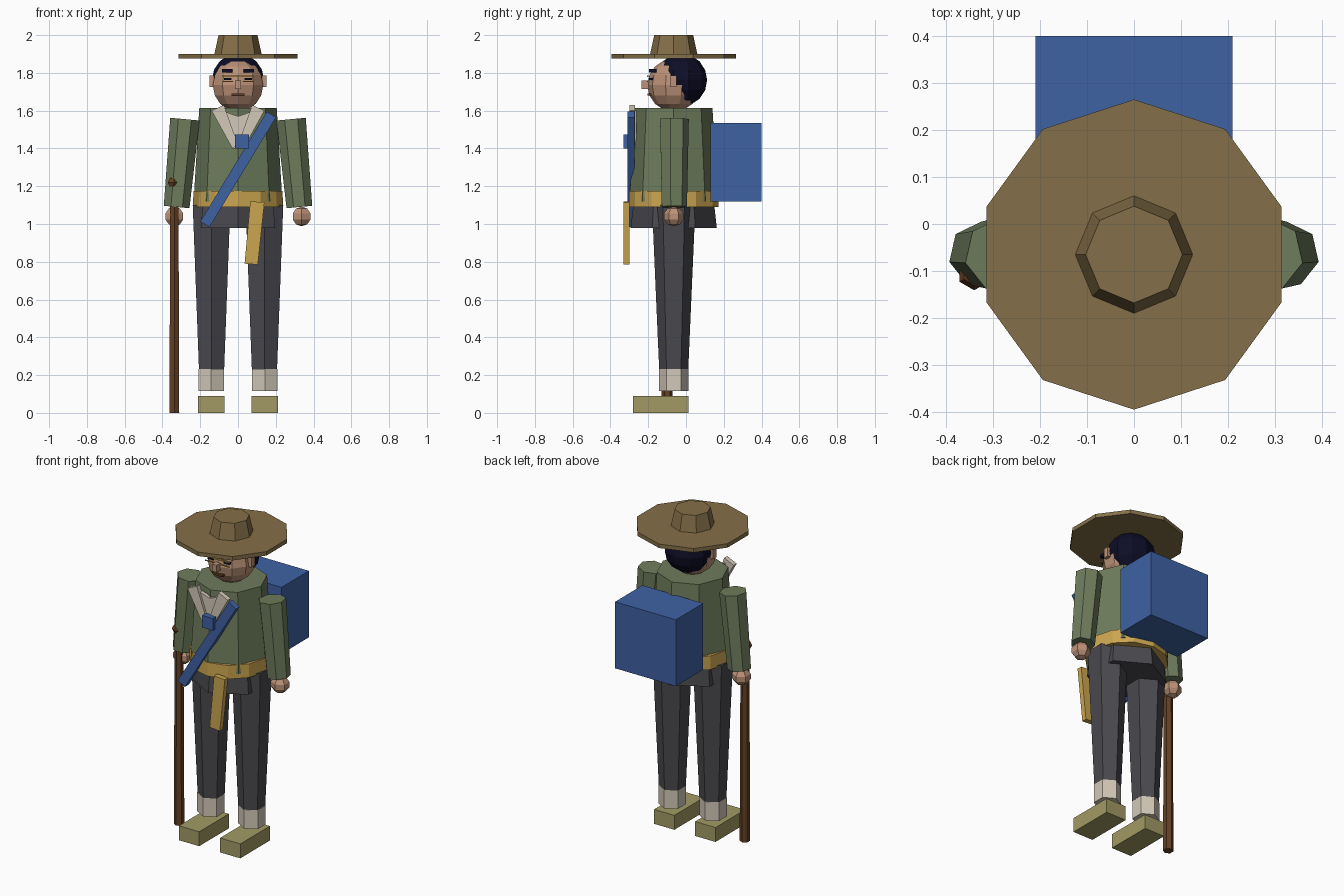
import bpy, math
from mathutils import Vector

if "Cube" in bpy.data.objects:
    bpy.data.objects.remove(bpy.data.objects["Cube"])

CY = -0.065  # depth of the body axis


def material(name, r, g, b):
    m = bpy.data.materials.new(name)
    lin = [((c / 255 + 0.055) / 1.055) ** 2.4 if c > 10 else c / 255 / 12.92 for c in (r, g, b)]
    m.diffuse_color = (*lin, 1)
    m.use_nodes = True
    m.node_tree.nodes["Principled BSDF"].inputs["Base Color"].default_value = m.diffuse_color
    return m


GREEN = material("jacket green", 110, 124, 92)
BLUE = material("pack blue", 62, 98, 164)
STRAW = material("straw brown", 132, 111, 72)
GOLD = material("sash gold", 204, 166, 80)
GREY = material("trouser grey", 74, 73, 78)
CREAM = material("linen cream", 210, 200, 184)
OLIVE = material("shoe olive", 162, 154, 100)
WOOD = material("staff wood", 100, 64, 36)
SKIN = material("skin", 188, 146, 120)
HAIR = material("dark hair", 13, 13, 38)


def finish(name, mat):
    ob = bpy.context.object
    ob.name = name
    ob.data.materials.append(mat)
    return ob


def frustum(name, mat, sides, r1, r2, a, b):
    """Tapered prism from point a (radius r1) to point b (radius r2)."""
    a, b = Vector(a), Vector(b)
    d = b - a
    bpy.ops.mesh.primitive_cone_add(vertices=sides, radius1=r1, radius2=r2, depth=d.length,
                                    location=(a + b) / 2,
                                    rotation=(0, math.atan2(d.x, d.z), 0))
    return finish(name, mat)


def box(name, mat, lo, hi):
    lo, hi = Vector(lo), Vector(hi)
    bpy.ops.mesh.primitive_cube_add(size=1, location=(lo + hi) / 2)
    bpy.context.object.scale = hi - lo
    return finish(name, mat)


def ball(name, mat, loc, size, seg, rings):
    bpy.ops.mesh.primitive_uv_sphere_add(segments=seg, ring_count=rings, radius=1, location=loc)
    bpy.context.object.scale = size
    return finish(name, mat)


def plate(name, mat, outline, y0, y1):
    """Front-facing plate: x/z outline extruded in depth."""
    n = len(outline)
    verts = [(x, y, z) for y in (y0, y1) for x, z in outline]
    faces = [tuple(range(n)), tuple(reversed(range(n, 2 * n)))]
    faces += [(i, i + n, (i + 1) % n + n, (i + 1) % n) for i in range(n)]
    me = bpy.data.meshes.new(name)
    me.from_pydata(verts, [], faces)
    ob = bpy.data.objects.new(name, me)
    bpy.context.collection.objects.link(ob)
    # consistent outward normals
    bpy.ops.object.select_all(action='DESELECT')
    bpy.context.view_layer.objects.active = ob
    ob.select_set(True)
    bpy.ops.object.mode_set(mode='EDIT')
    bpy.ops.mesh.select_all(action='SELECT')
    bpy.ops.mesh.normals_make_consistent(inside=False)
    bpy.ops.object.mode_set(mode='OBJECT')
    return finish(name, mat)


# Hat
frustum("hat_brim", STRAW, 10, 0.33, 0.33, (0, CY, 1.875), (0, CY, 1.9))
frustum("hat_crown", STRAW, 8, 0.125, 0.103, (0, CY, 1.9), (0, CY, 2.0))

# Head, hair and face
ball("head", SKIN, (0, CY, 1.735), (0.14, 0.14, 0.14), 10, 8)
ball("hair", HAIR, (0, -0.026, 1.762), (0.145, 0.138, 0.14), 10, 8)
box("nose", SKIN, (-0.016, -0.235, 1.715), (0.016, -0.18, 1.76))
box("mouth", WOOD, (-0.035, -0.204, 1.68), (0.035, -0.18, 1.692))
box("glasses_bridge", GOLD, (-0.085, -0.207, 1.779), (0.085, -0.198, 1.786))

for side, s in (("left", 1), ("right", -1)):
    box(f"{side}_ear", SKIN, (s * 0.14 - 0.012, -0.085, 1.725), (s * 0.14 + 0.012, -0.05, 1.785))
    box(f"{side}_eyebrow", HAIR, (s * 0.058 - 0.028, -0.197, 1.802), (s * 0.058 + 0.028, -0.155, 1.82))
    box(f"{side}_eye", HAIR, (s * 0.055 - 0.02, -0.195, 1.762), (s * 0.055 + 0.02, -0.165, 1.772))
    box(f"{side}_glasses_rim", GOLD, (s * 0.055 - 0.028, -0.207, 1.752), (s * 0.055 + 0.028, -0.2, 1.757))

    # Arms and hands
    frustum(f"{side}_arm", GREEN, 7, 0.07, 0.08, (s * 0.325, CY, 1.09), (s * 0.281, CY, 1.555))
    ball(f"{side}_hand", SKIN, (s * 0.337, CY, 1.04), (0.057, 0.055, 0.052), 6, 5)

    # Legs, socks and shoes
    frustum(f"{side}_leg", GREY, 6, 0.077, 0.115, (s * 0.14, CY, 0.23), (s * 0.14, CY, 1.1))
    frustum(f"{side}_sock", CREAM, 6, 0.078, 0.078, (s * 0.142, CY, 0.115), (s * 0.142, CY, 0.233))
    box(f"{side}_shoe", OLIVE, (s * 0.142 - 0.07, -0.28, 0), (s * 0.142 + 0.07, 0.012, 0.09))

    # Collar flaps, two overlapping strips per side
    plate(f"{side}_collar_outer", CREAM,
          [(s * 0.14, 1.6), (s * 0.075, 1.63), (s * 0.0, 1.42), (s * 0.03, 1.4)], -0.3, -0.27)
    plate(f"{side}_collar_inner", CREAM,
          [(s * 0.085, 1.6), (s * 0.0, 1.57), (s * 0.0, 1.4), (s * 0.025, 1.4)], -0.285, -0.262)

# Jacket, waist sash and skirt of the jacket
frustum("torso", GREEN, 8, 0.235, 0.205, (0, CY, 1.12), (0, CY, 1.615))
frustum("waist_sash", GOLD, 12, 0.2375, 0.2365, (0, CY, 1.09), (0, CY, 1.175))
frustum("hip_skirt", GREY, 6, 0.228, 0.215, (0, CY, 0.98), (0, CY, 1.095))
plate("sash_tail", GOLD, [(0.065, 1.12), (0.14, 1.115), (0.105, 0.785), (0.035, 0.79)], -0.33, -0.298)

# Pack, shoulder strap and clasp
box("backpack", BLUE, (-0.21, 0.13, 1.12), (0.21, 0.4, 1.535))
plate("shoulder_strap", BLUE, [(0.153, 1.595), (0.202, 1.565), (-0.15, 0.985), (-0.2, 1.012)], -0.31, -0.272)
box("clasp", BLUE, (-0.016, -0.33, 1.4), (0.058, -0.292, 1.475))

# Walking staff
frustum("staff", WOOD, 6, 0.03, 0.025, (-0.337, -0.1, 0), (-0.337, -0.1, 1.22))
ball("staff_knob", WOOD, (-0.34, -0.105, 1.22), (0.036, 0.036, 0.03), 6, 4)
